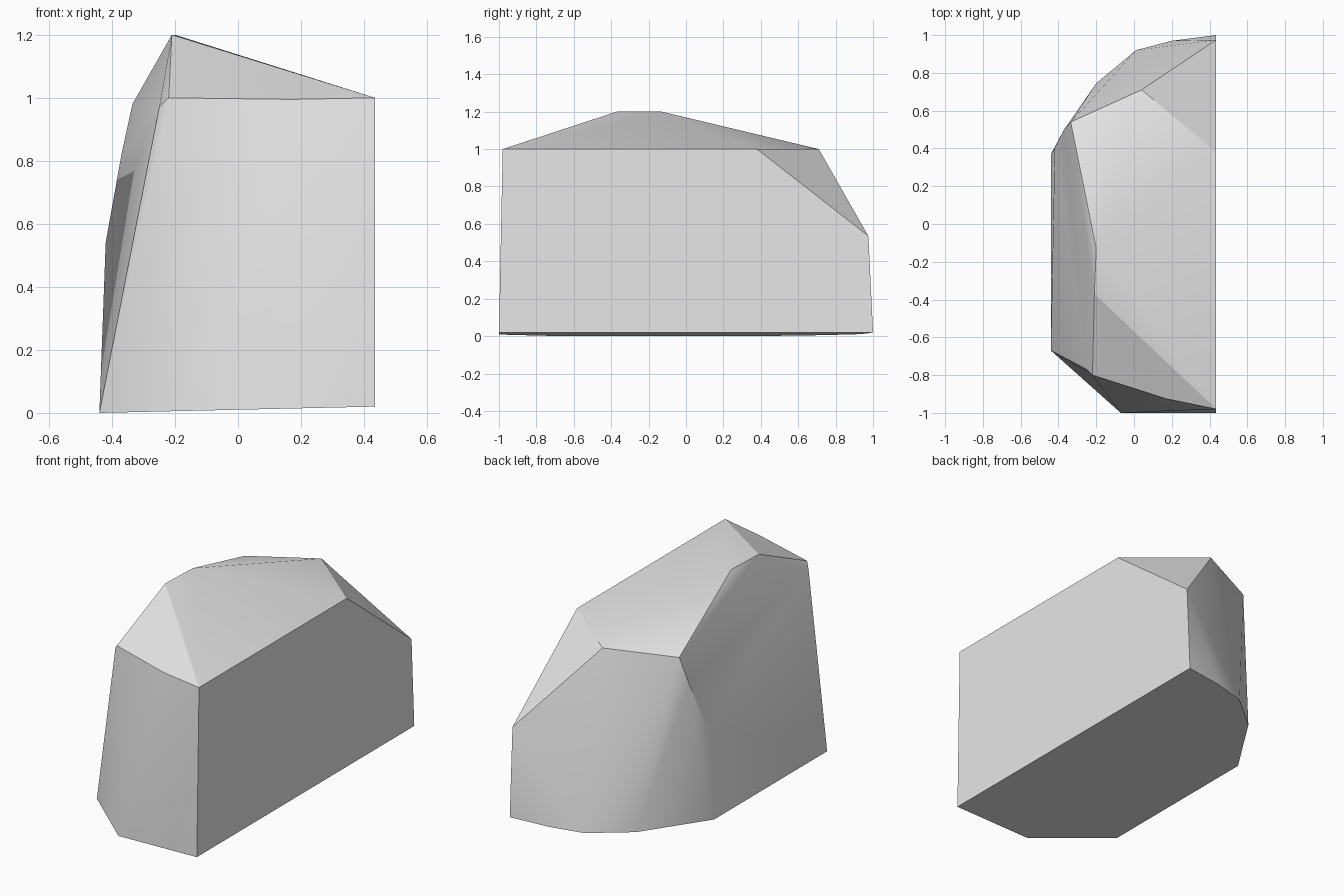
import bpy
import bmesh
import math

# Remove the default object
default = bpy.data.objects.get("Cube")
if default:
    bpy.data.objects.remove(default, do_unlink=True)

# The flat cut face lies on this plane, the base tilts gently up towards it
CUT_X = 0.435
LEFT_X = -0.44


def base_height(x):
    return 0.02 * (x - LEFT_X) / (CUT_X - LEFT_X)


def stone_material():
    mat = bpy.data.materials.new("stone_grey")
    colour = (0.8, 0.8, 0.8, 1.0)
    mat.diffuse_color = colour
    mat.use_nodes = True
    for node in mat.node_tree.nodes:
        if node.type == "BSDF_PRINCIPLED":
            node.inputs["Base Color"].default_value = colour
            node.inputs["Roughness"].default_value = 0.9
    return mat


# Ground outline (x, y)
base_outline = [
    (CUT_X, -1), (-0.07, -1), (LEFT_X, -0.67), (LEFT_X, 0.37),
    (-0.2, 0.745), (0.01, 0.92), (0.2, 0.97), (CUT_X, 1),
]
# Upper outline of the cut face (y, z)
cut_outline = [(-0.98, 1), (0.38, 1), (0.975, 0.535)]
# Rounded back corner, rising from the base to the shoulder
back_corner = [(-0.42, 0.4, 0.54), (-0.37, 0.5, 0.82), (-0.335, 0.54, 0.98)]
# Shoulder points at the back and the front
shoulder = [(0.04, 0.71, 1), (0.17, -0.925, 0.995),
            (-0.22, -0.8, 1), (-0.25, -0.77, 0.97)]
# Short top ridge
ridge = [(-0.21, -0.37, 1.2), (-0.2, -0.13, 1.2)]

points = [(x, y, base_height(x)) for x, y in base_outline]
points += [(CUT_X, y, z) for y, z in cut_outline]
points += back_corner + shoulder + ridge

# Wrap the points in a faceted skin
bm = bmesh.new()
for point in points:
    bm.verts.new(point)
hull = bmesh.ops.convex_hull(bm, input=bm.verts)
loose = [v for v in bm.verts if not v.link_faces]
bmesh.ops.delete(bm, geom=loose, context="VERTS")

# Merge the triangles of the flat cut face and base
bmesh.ops.dissolve_limit(bm, angle_limit=math.radians(1),
                         verts=bm.verts, edges=bm.edges)
bmesh.ops.recalc_face_normals(bm, faces=bm.faces)

mesh = bpy.data.meshes.new("boulder")
bm.to_mesh(mesh)
bm.free()
boulder = bpy.data.objects.new("boulder", mesh)
bpy.context.collection.objects.link(boulder)
mesh.materials.append(stone_material())

# Soft facets with sharp main edges
bpy.ops.object.select_all(action="DESELECT")
boulder.select_set(True)
bpy.context.view_layer.objects.active = boulder
bpy.ops.object.shade_smooth_by_angle(angle=math.radians(30))
